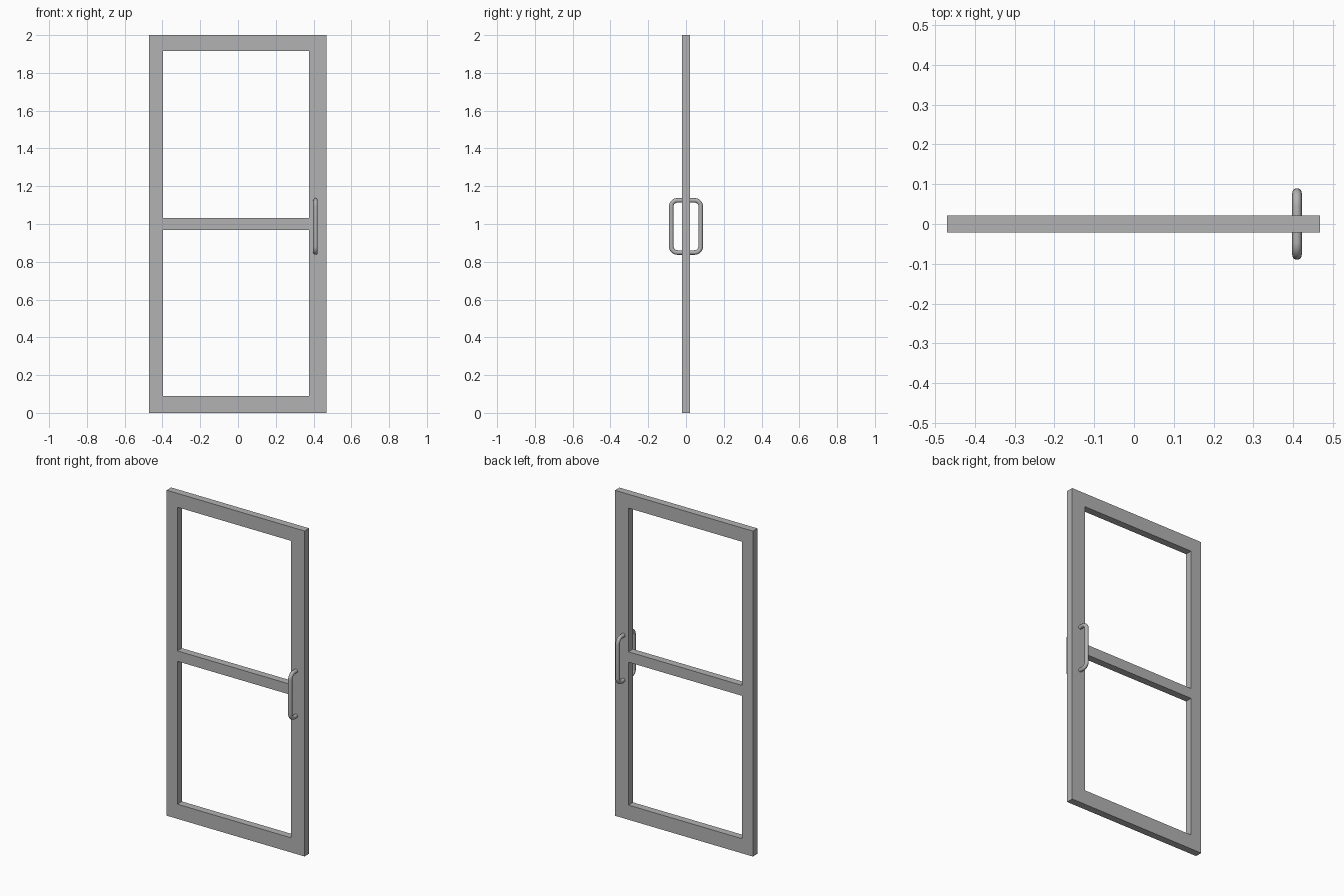
import bpy, bmesh, math
from mathutils import Vector

if "Cube" in bpy.data.objects:
    bpy.data.objects.remove(bpy.data.objects["Cube"])


def material(name, rgb):
    m = bpy.data.materials.new(name)
    m.use_nodes = True
    color = (*rgb, 1)
    m.diffuse_color = color
    m.node_tree.nodes["Principled BSDF"].inputs["Base Color"].default_value = color
    return m


GREY = material("metal grey", (0.45, 0.45, 0.45))
HALF_DEPTH = 0.022


def door_frame():
    """Grid of cells with the two openings left out, extruded to depth."""
    xs = [-0.47, -0.397, 0.376, 0.468]
    zs = [0, 0.09, 0.968, 1.032, 1.915, 2]
    bm = bmesh.new()
    grid = [[bm.verts.new((x, -HALF_DEPTH, z)) for z in zs] for x in xs]
    for i in range(len(xs) - 1):
        for j in range(len(zs) - 1):
            if i == 1 and j % 2 == 1:
                continue
            bm.faces.new((grid[i][j], grid[i + 1][j], grid[i + 1][j + 1], grid[i][j + 1]))
    solid = bmesh.ops.extrude_face_region(bm, geom=bm.faces[:], use_keep_orig=True)
    moved = [v for v in solid["geom"] if isinstance(v, bmesh.types.BMVert)]
    bmesh.ops.translate(bm, verts=moved, vec=(0, 2 * HALF_DEPTH, 0))
    bmesh.ops.recalc_face_normals(bm, faces=bm.faces[:])
    mesh = bpy.data.meshes.new("door_frame")
    bm.to_mesh(mesh)
    bm.free()
    obj = bpy.data.objects.new("door_frame", mesh)
    bpy.context.collection.objects.link(obj)
    mesh.materials.append(GREY)


def pull_handle(name, side):
    """Round bar bent into a U, standing off one face of the door."""
    x, reach, mid, half, bend, steps = 0.41, 0.078, 0.987, 0.138, 0.032, 8
    path = [Vector((x, 0.01 * side, mid - half))]
    for end in (-1, 1):
        arc = []
        for k in range(steps + 1):
            a = math.pi / 2 * k / steps
            arc.append(Vector((x, side * (reach - bend + bend * math.sin(a)),
                               mid + end * (half - bend + bend * math.cos(a)))))
        path += arc if end < 0 else arc[::-1]
    path.append(Vector((x, 0.01 * side, mid + half)))

    curve = bpy.data.curves.new(name, "CURVE")
    curve.dimensions = "3D"
    curve.bevel_depth = 0.012
    curve.bevel_resolution = 4
    curve.use_fill_caps = True
    spline = curve.splines.new("POLY")
    spline.points.add(len(path) - 1)
    for point, co in zip(spline.points, path):
        point.co = (*co, 1)
    curve.materials.append(GREY)
    obj = bpy.data.objects.new(name, curve)
    bpy.context.collection.objects.link(obj)
    bpy.ops.object.select_all(action="DESELECT")
    obj.select_set(True)
    bpy.context.view_layer.objects.active = obj
    bpy.ops.object.convert(target="MESH")
    bpy.ops.object.shade_smooth_by_angle(angle=math.radians(40))


door_frame()
pull_handle("front_handle", -1)
pull_handle("back_handle", 1)
